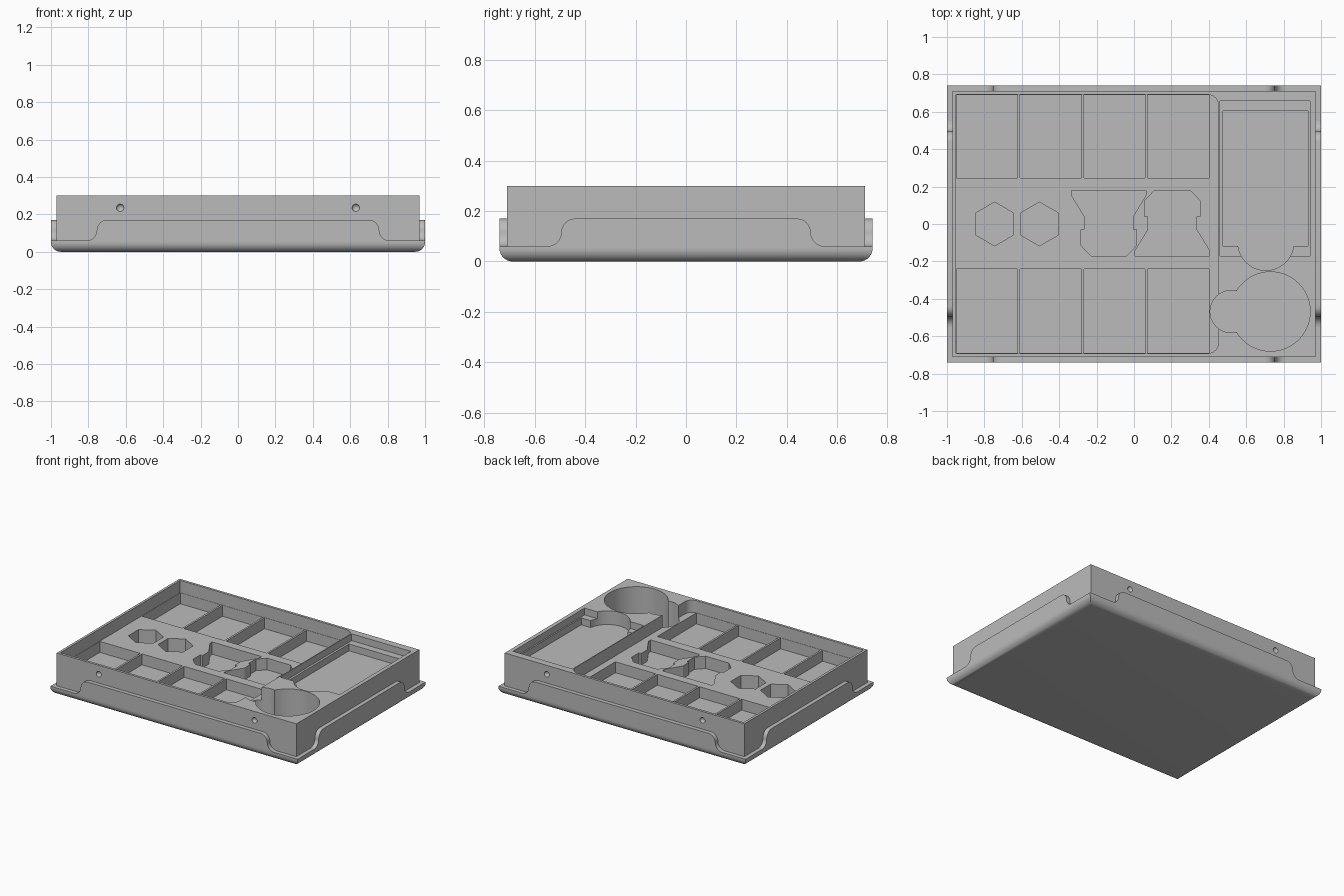
import bpy, bmesh
from math import cos, sin, radians, pi
from mathutils import Matrix, Vector

if "Cube" in bpy.data.objects:
    bpy.data.objects.remove(bpy.data.objects["Cube"], do_unlink=True)

grey = bpy.data.materials.new("plain grey")
grey.use_nodes = True
grey.diffuse_color = (0.5, 0.5, 0.5, 1)
grey.node_tree.nodes["Principled BSDF"].inputs["Base Color"].default_value = (0.5, 0.5, 0.5, 1)


def finish(name, bm):
    bmesh.ops.recalc_face_normals(bm, faces=bm.faces)
    mesh = bpy.data.meshes.new(name)
    bm.to_mesh(mesh)
    bm.free()
    mesh.materials.append(grey)
    obj = bpy.data.objects.new(name, mesh)
    bpy.context.collection.objects.link(obj)
    return obj


def prism(name, pts, low, high, turn=Matrix()):
    """Extrude a flat outline from low to high, then turn it into place."""
    bm = bmesh.new()
    face = bm.faces.new([bm.verts.new((x, y, low)) for x, y in pts])
    new = bmesh.ops.extrude_face_region(bm, geom=[face])["geom"]
    moved = [v for v in new if isinstance(v, bmesh.types.BMVert)]
    bmesh.ops.translate(bm, verts=moved, vec=(0, 0, high - low))
    bm.transform(turn)
    return finish(name, bm)


def rect(x0, x1, y0, y1):
    return [(x0, y0), (x1, y0), (x1, y1), (x0, y1)]


def arc(cx, cy, r, start, end, n):
    angles = [radians(start + (end - start) * i / n) for i in range(n + 1)]
    return [(cx + r * cos(a), cy + r * sin(a)) for a in angles]


def circle(cx, cy, r, n, start=0):
    return arc(cx, cy, r, start, start + 360, n)[:-1]


def combine(target, tool, operation):
    mod = target.modifiers.new(operation, "BOOLEAN")
    mod.operation, mod.solver, mod.object = operation, "EXACT", tool
    bpy.context.view_layer.objects.active = target
    bpy.ops.object.modifier_apply(modifier=mod.name)
    bpy.data.objects.remove(tool, do_unlink=True)


def pocket(pts, floor, top=0.4):
    combine(tray, prism("pocket_cutter", pts, floor, top), "DIFFERENCE")


def smooth(obj):
    bpy.ops.object.select_all(action="DESELECT")
    obj.select_set(True)
    bpy.context.view_layer.objects.active = obj
    bpy.ops.object.shade_smooth_by_angle(angle=radians(30))


# Base plate with a rounded underside edge
bm = bmesh.new()
bmesh.ops.create_cube(bm, size=1, matrix=Matrix.Translation((0, 0, 0.03)) @ Matrix.Diagonal((2, 1.48, 0.06, 1)))
under = [e for e in bm.edges if all(v.co.z < 0.01 for v in e.verts)]
bmesh.ops.bevel(bm, geom=under, offset=0.052, segments=8, profile=0.5, affect="EDGES")
tray = finish("tray", bm)

# Upright tray body
combine(tray, prism("body", rect(-0.97, 0.97, -0.71, 0.71), 0.03, 0.3), "UNION")

# Wide recess with rounded corners on one end
pocket([(-0.952, -0.692)] + arc(0.393, -0.632, 0.06, -90, 0, 8)
       + arc(0.393, 0.632, 0.06, 0, 90, 8) + [(-0.952, 0.692)], 0.21)

# Two rows of four compartments
for i in range(4):
    left = -0.95 + i * 0.341
    for y0, y1 in ((-0.69, -0.24), (0.245, 0.69)):
        pocket(rect(left, left + 0.327, y0, y1), 0.13)

# Hexagonal wells
for x in (-0.745, -0.505):
    pocket(circle(x, 0, 0.117, 6, 30), 0.06)

# Two interlocking figure pockets, one turned half round
half = [(-0.335, 0.18), (-0.335, 0.155), (-0.265, 0.04), (-0.265, -0.03),
        (-0.283, -0.03), (-0.283, -0.115), (-0.23, -0.17)]
mid = -0.135
figure = half + [(2 * mid - x, y) for x, y in reversed(half)]
pocket(figure, 0.12)
pocket([(0.07 - x, 0.01 - y) for x, y in figure], 0.125)

# Stepped card pocket with a finger notch
pocket(rect(0.46, 0.94, -0.17, 0.657), 0.25)
pocket(rect(0.476, 0.93, -0.118, 0.604), 0.2)
pocket(circle(0.705, -0.098, 0.15, 48), 0.2)

# Round token well and its side well
pocket(circle(0.52, -0.468, 0.113, 40), 0.04)
pocket(circle(0.73, -0.468, 0.212, 64), 0.04)

# Dimples in the long outer walls
for x in (-0.63, 0.63):
    for y in (-0.71, 0.71):
        bm = bmesh.new()
        bmesh.ops.create_uvsphere(bm, u_segments=20, v_segments=10, radius=0.02,
                                  matrix=Matrix.Translation((x, y, 0.235)) @ Matrix.Diagonal((1, 0.8, 1, 1)))
        combine(tray, finish("dimple_cutter", bm), "DIFFERENCE")
smooth(tray)

# Raised side panels, swept down to the base near each corner
sides = {"front": (0, 0.81, 0.74), "left": (90, 0.55, 1.0),
         "back": (180, 0.81, 0.74), "right": (270, 0.55, 1.0)}
r = 0.055
for side, (angle, foot, out) in sides.items():
    edge = arc(foot, 0.06 + r, r, 270, 180, 8) + arc(foot - 2 * r, 0.06 + r, r, 0, 90, 8)[1:]
    outline = edge + [(-x, z) for x, z in reversed(edge)]
    turn = Matrix.Rotation(radians(angle), 4, "Z") @ Matrix.Rotation(pi / 2, 4, "X")
    smooth(prism(side + "_panel", outline, out - 0.035, out, turn))
